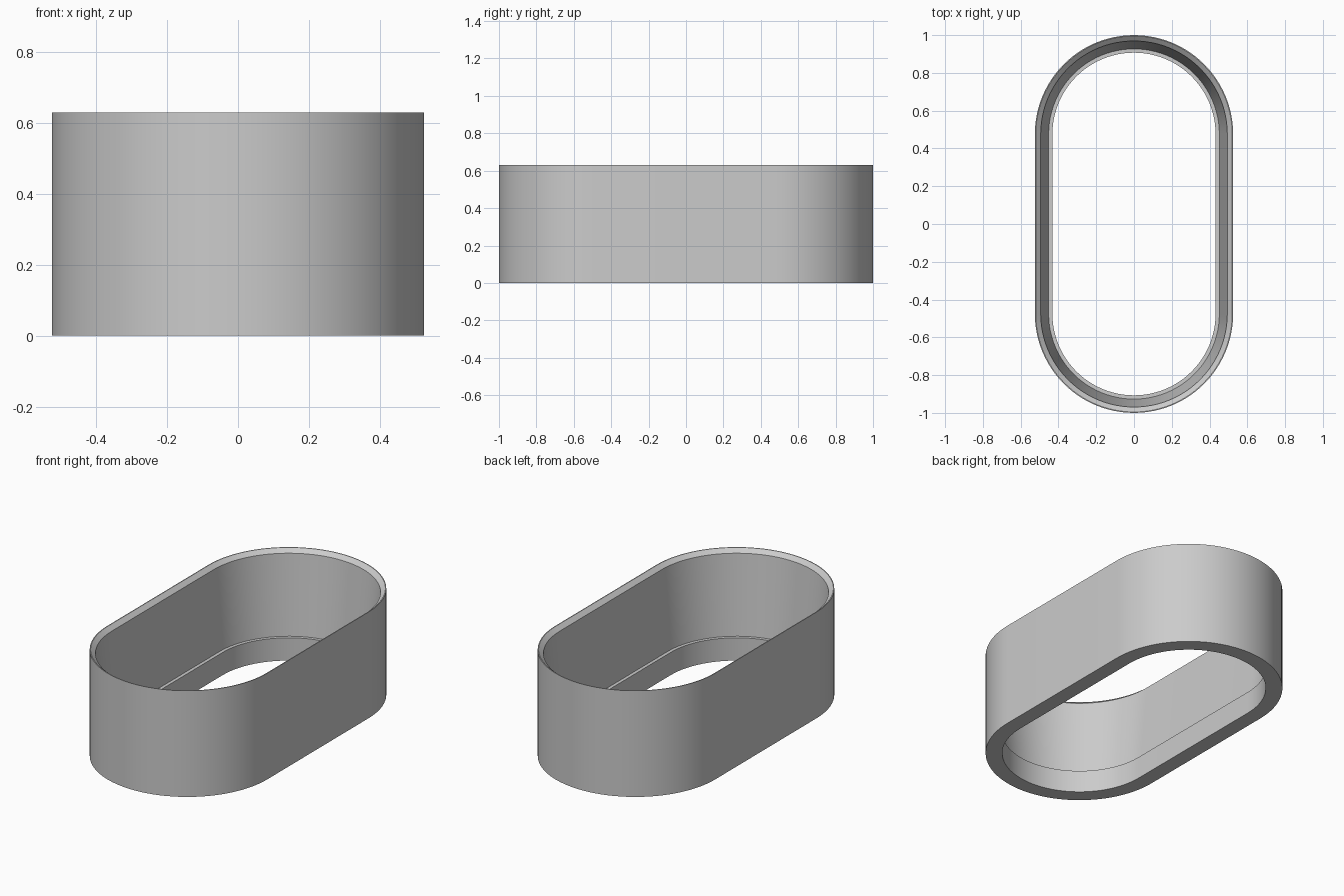
import bpy
import bmesh
from math import sin, cos, pi, radians

cube = bpy.data.objects.get("Cube")
if cube:
    bpy.data.objects.remove(cube, do_unlink=True)

RADIUS = 0.525        # outer radius of the rounded ends
HALF_STRAIGHT = 0.475  # half length of the straight sides
HEIGHT = 0.63
STEPS = 48            # segments per rounded end

# Wall cross-section: (inset from the outer face, height)
PROFILE = [
    (0.0, 0.0),
    (0.0, HEIGHT),
    (0.005, HEIGHT),    # thin flat lip
    (0.031, 0.608),     # chamfered rim
    (0.073, 0.135),     # tapered inner wall
    (0.093, 0.135),     # inner ledge
    (0.093, 0.0),       # lower opening
]


def stadium(inset, z):
    """Points of a rounded-end outline, counter-clockwise from above."""
    r = RADIUS - inset
    points = []
    for start, shift in ((0, HALF_STRAIGHT), (pi, -HALF_STRAIGHT)):
        for i in range(STEPS + 1):
            a = start + pi * i / STEPS
            points.append((r * cos(a), r * sin(a) + shift, z))
    return points


# Sweep the wall section around the outline
bm = bmesh.new()
rings = [[bm.verts.new(p) for p in stadium(*point)] for point in PROFILE]
count = len(rings[0])
for k, ring in enumerate(rings):
    above = rings[(k + 1) % len(rings)]
    for i in range(count):
        j = (i + 1) % count
        bm.faces.new((ring[i], ring[j], above[j], above[i]))
bmesh.ops.recalc_face_normals(bm, faces=bm.faces)

mesh = bpy.data.meshes.new("oval_sleeve")
bm.to_mesh(mesh)
bm.free()
sleeve = bpy.data.objects.new("oval_sleeve", mesh)
bpy.context.collection.objects.link(sleeve)

# Plain grey material
grey = bpy.data.materials.new("light_grey")
grey.use_nodes = True
colour = (0.6, 0.6, 0.6, 1.0)
grey.diffuse_color = colour
grey.node_tree.nodes["Principled BSDF"].inputs["Base Color"].default_value = colour
mesh.materials.append(grey)

# Smooth ends with crisp rim and ledge edges
bpy.ops.object.select_all(action="DESELECT")
sleeve.select_set(True)
bpy.context.view_layer.objects.active = sleeve
bpy.ops.object.shade_smooth_by_angle(angle=radians(25))
